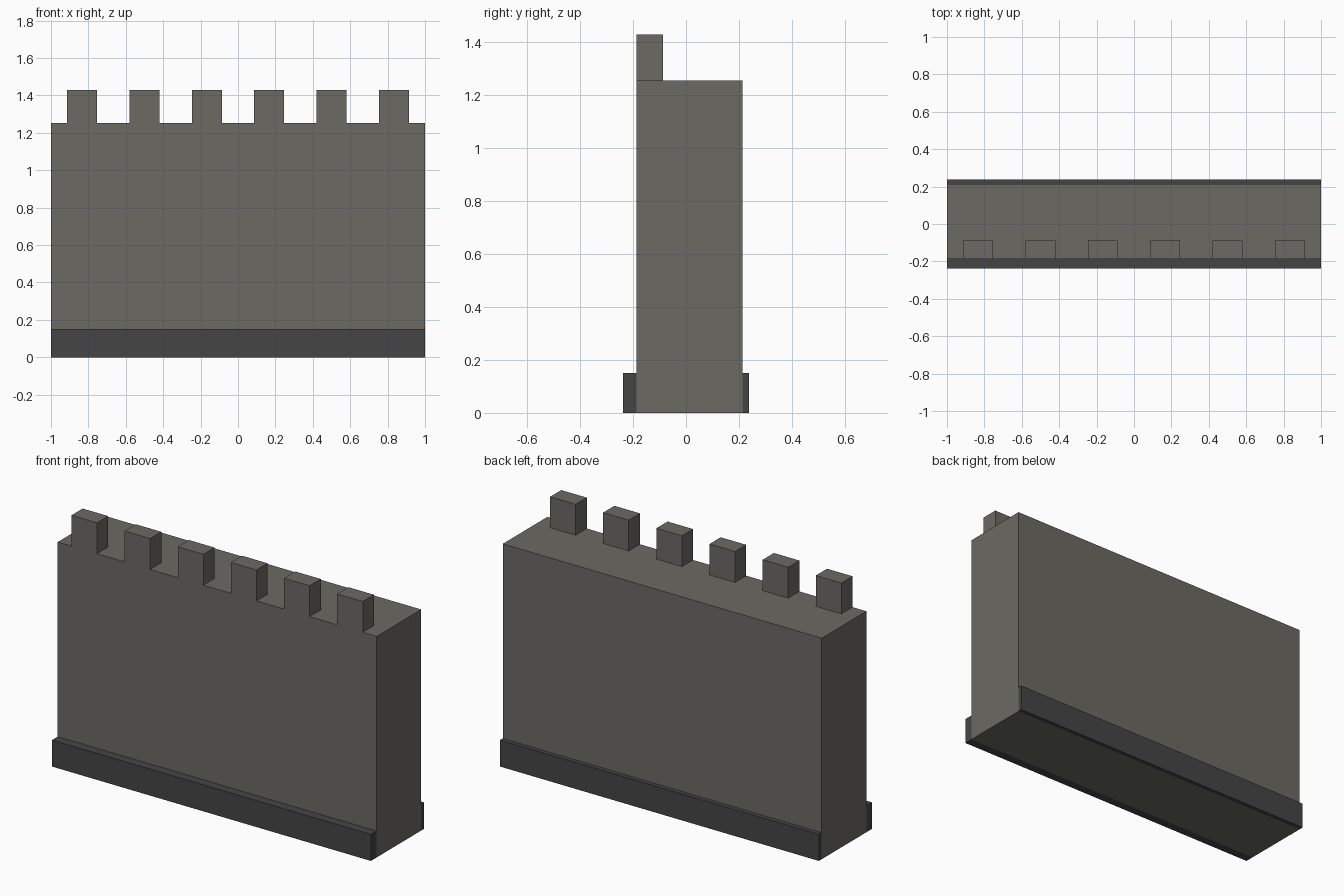
import bpy
import bmesh
from mathutils import Vector

if "Cube" in bpy.data.objects:
    bpy.data.objects.remove(bpy.data.objects["Cube"])


def material(name, rgb):
    mat = bpy.data.materials.new(name)
    mat.diffuse_color = (*rgb, 1.0)
    mat.use_nodes = True
    mat.node_tree.nodes["Principled BSDF"].inputs["Base Color"].default_value = mat.diffuse_color
    return mat


STONE = material("warm grey stone", (0.147, 0.143, 0.123))
DARK = material("dark grey stone", (0.060, 0.060, 0.060))


def box(name, lo, hi, mat):
    """Axis-aligned block between two corners."""
    lo, hi = Vector(lo), Vector(hi)
    bm = bmesh.new()
    bmesh.ops.create_cube(bm, size=1.0)
    bmesh.ops.scale(bm, vec=hi - lo, verts=bm.verts)
    bmesh.ops.translate(bm, vec=(lo + hi) / 2, verts=bm.verts)
    mesh = bpy.data.meshes.new(name)
    bm.to_mesh(mesh)
    bm.free()
    mesh.materials.append(mat)
    obj = bpy.data.objects.new(name, mesh)
    bpy.context.collection.objects.link(obj)
    return obj


FRONT, BACK, TOP = -0.187, 0.213, 1.253

# Main wall block
box("wall", (-1, FRONT, 0), (1, BACK, TOP), STONE)

# Plinth courses along the foot of both faces
box("front_plinth", (-1, -0.238, 0), (1, FRONT, 0.15), DARK)
box("back_plinth", (-1, BACK, 0), (1, 0.238, 0.15), DARK)

# Battlements, evenly spaced along the front edge
COUNT, WIDTH = 6, 0.16
for i in range(COUNT):
    x = -1 + (i + 0.5) * 2 / COUNT
    box(f"merlon_{i + 1}", (x - WIDTH / 2, FRONT, TOP),
        (x + WIDTH / 2, FRONT + 0.1, 1.428), STONE)
